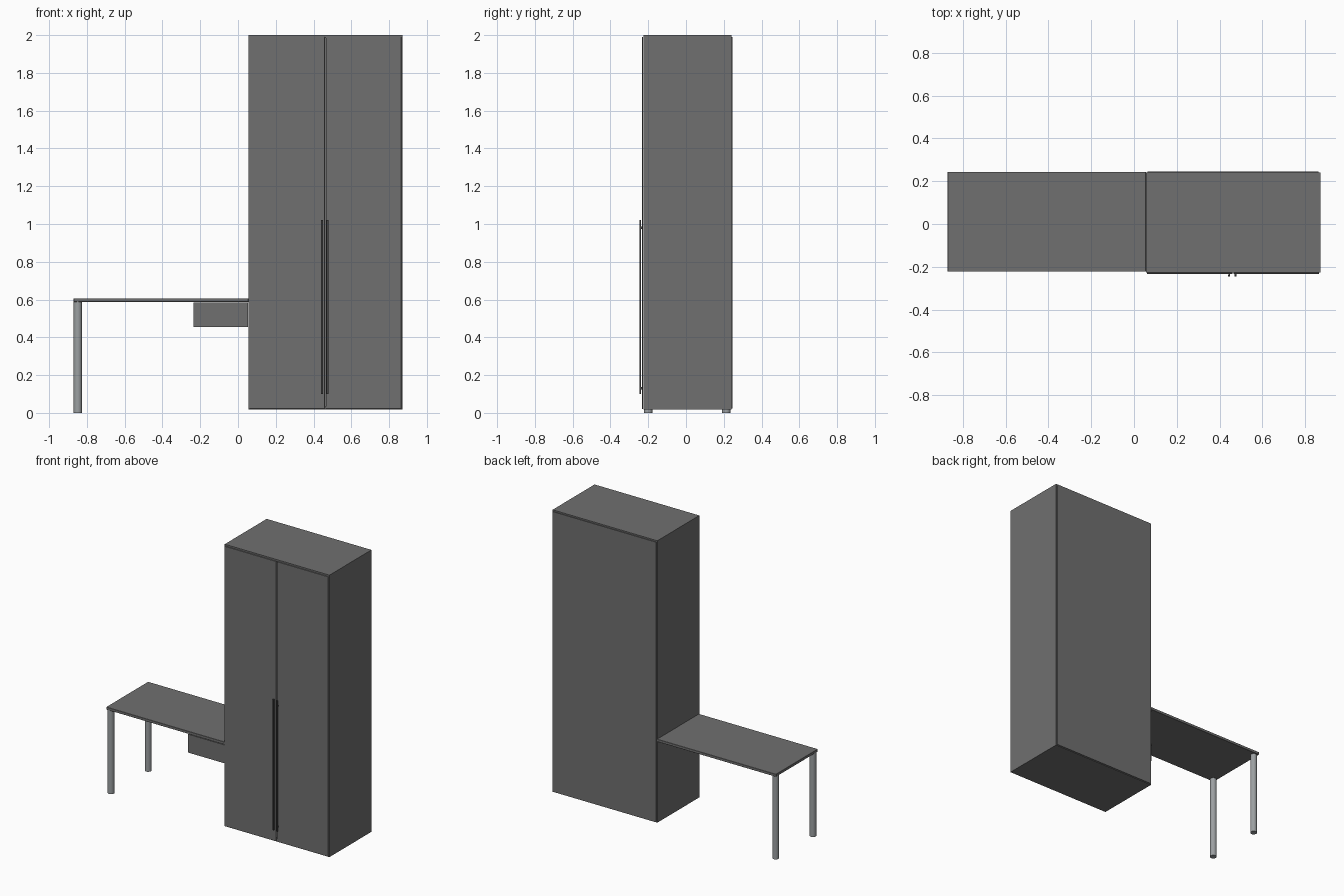
import bpy

if "Cube" in bpy.data.objects:
    bpy.data.objects.remove(bpy.data.objects["Cube"])


def material(name, rgb):
    m = bpy.data.materials.new(name)
    m.diffuse_color = (*rgb, 1)
    m.use_nodes = True
    m.node_tree.nodes["Principled BSDF"].inputs["Base Color"].default_value = m.diffuse_color
    return m


PANEL = material("dark_panel", (0.16, 0.16, 0.16))
METAL = material("leg_metal", (0.33, 0.35, 0.36))
BLACK = material("handle_black", (0.06, 0.06, 0.06))


def box(name, x, y, z, mat=PANEL, bevel=0.0):
    """Box from (min, max) ranges on each axis."""
    c = [(r[0] + r[1]) / 2 for r in (x, y, z)]
    bpy.ops.mesh.primitive_cube_add(size=1, location=c)
    ob = bpy.context.object
    ob.name = name
    ob.scale = [r[1] - r[0] for r in (x, y, z)]
    bpy.ops.object.transform_apply(location=False, rotation=False, scale=True)
    ob.data.materials.append(mat)
    if bevel:
        m = ob.modifiers.new("bevel", 'BEVEL')
        m.width = bevel
        m.segments = 1
    return ob


def leg(name, x, y, r, z0, z1):
    bpy.ops.mesh.primitive_cylinder_add(vertices=24, radius=r, depth=z1 - z0,
                                        location=(x, y, (z0 + z1) / 2))
    bpy.context.object.name = name
    bpy.context.object.data.materials.append(METAL)
    bpy.ops.object.shade_smooth_by_angle()


# Wardrobe carcass
X0, X1 = 0.055, 0.87
F, B = -0.226, 0.240
Z0, Z1 = 0.017, 2.0
T = 0.016
box("wardrobe_left_side", (X0, X0 + T), (F, B), (Z0, Z1))
box("wardrobe_right_side", (X1 - T, X1), (F, B), (Z0, Z1))
box("wardrobe_top", (X0 + T, X1 - T), (F, B), (Z1 - T, Z1))
box("wardrobe_bottom", (X0 + T, X1 - T), (F, B), (Z0, Z0 + T))
box("wardrobe_back", (X0 + 0.008, X1 - 0.008), (B, B + 0.005), (Z0 + 0.005, 1.99))

# Doors with long bar handles beside the centre gap
MID = (X0 + X1) / 2
for side, s in (("left", -1), ("right", 1)):
    edge = X0 + 0.005 if s < 0 else X1 - 0.005
    x = sorted((MID + s * 0.003, edge))
    box(side + "_door", x, (-0.233, F - 0.001), (Z0 + 0.004, 1.99), bevel=0.001)
    hx = MID - 0.003 + s * 0.015
    box(side + "_handle_bar", (hx - 0.005, hx + 0.005), (-0.245, -0.239),
        (0.10, 1.02), BLACK)
    for label, z in (("lower", 0.13), ("upper", 0.98)):
        box(f"{side}_handle_{label}_post", (hx - 0.004, hx + 0.004),
            (-0.240, -0.232), (z - 0.006, z + 0.006), BLACK)

# Desk top, legs and drawer
box("desk_top", (-0.87, X0), (-0.222, 0.243), (0.588, 0.606), bevel=0.001)
for label, y in (("front", -0.200), ("back", 0.213)):
    leg(f"desk_{label}_leg", -0.848, y, 0.022, 0.0, 0.589)
box("desk_drawer", (-0.235, 0.052), (-0.222, -0.10), (0.456, 0.585))
